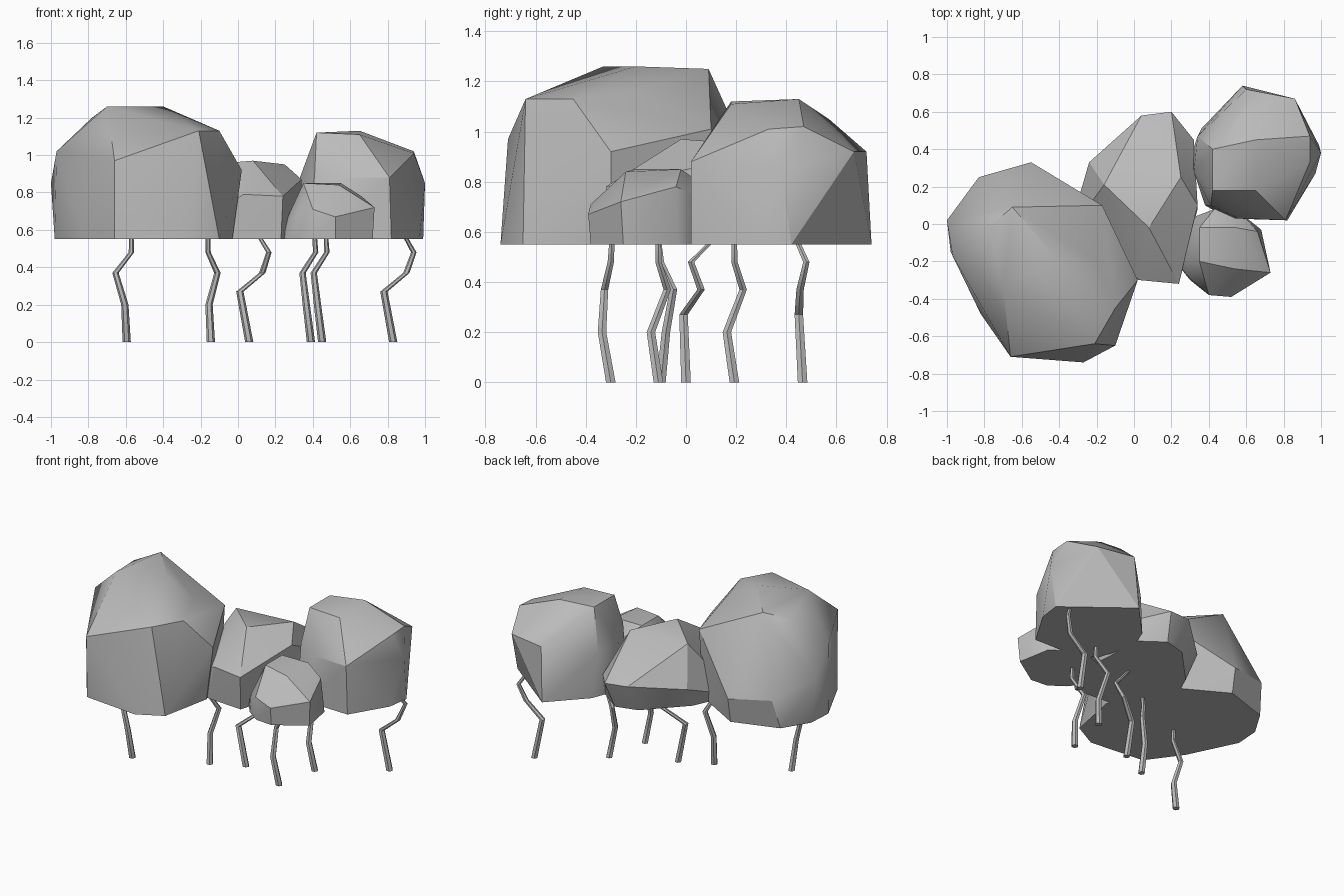
import bpy
import bmesh
import math
from mathutils import Vector

cube = bpy.data.objects.get("Cube")
if cube:
    bpy.data.objects.remove(cube, do_unlink=True)

BASE_Z = 0.55

grey = bpy.data.materials.new("plain_grey")
grey.use_nodes = True
grey.diffuse_color = (0.5, 0.5, 0.5, 1)
grey.node_tree.nodes["Principled BSDF"].inputs["Base Color"].default_value = (0.5, 0.5, 0.5, 1)


def finish(name, bm, angle):
    """Turn a bmesh into a shaded, coloured object."""
    bmesh.ops.recalc_face_normals(bm, faces=bm.faces)
    mesh = bpy.data.meshes.new(name)
    bm.to_mesh(mesh)
    bm.free()
    mesh.materials.append(grey)
    obj = bpy.data.objects.new(name, mesh)
    bpy.context.collection.objects.link(obj)
    bpy.ops.object.select_all(action='DESELECT')
    obj.select_set(True)
    bpy.context.view_layer.objects.active = obj
    bpy.ops.object.shade_smooth_by_angle(angle=math.radians(angle))
    return obj


def foliage(name, floor, crown):
    """Faceted clump: flat floor outline wrapped together with the upper corners."""
    bm = bmesh.new()
    for x, y in floor:
        bm.verts.new((x, y, BASE_Z))
    for corner in crown:
        bm.verts.new(corner)
    hull = bmesh.ops.convex_hull(bm, input=bm.verts)
    loose = set(hull["geom_interior"]) | set(hull["geom_unused"])
    bmesh.ops.delete(bm, geom=[g for g in loose if isinstance(g, bmesh.types.BMVert)],
                     context='VERTS')
    bmesh.ops.dissolve_limit(bm, angle_limit=math.radians(2),
                             verts=bm.verts, edges=bm.edges)
    return finish(name, bm, 30)


def stem(name, path, sides=6):
    """Crooked stalk, thick at the foot and thin at the top."""
    bm = bmesh.new()
    rings = []
    for i, point in enumerate(path):
        radius = 0.022 - 0.0025 * i
        ring = []
        for k in range(sides):
            turn = math.tau * k / sides
            offset = Vector((math.cos(turn), math.sin(turn), 0)) * radius
            ring.append(bm.verts.new(Vector(point) + offset))
        rings.append(ring)
    for low, high in zip(rings, rings[1:]):
        for k in range(sides):
            n = (k + 1) % sides
            bm.faces.new((low[k], low[n], high[n], high[k]))
    bm.faces.new(rings[0])
    bm.faces.new(rings[-1])
    return finish(name, bm, 40)


# Large clump
foliage(
    "large_foliage",
    floor=[(-.98, -.15), (-.82, -.48), (-.66, -.7), (-.27, -.74), (-.1, -.65),
           (-.03, -.3), (-.2, .1), (-.55, .3), (-.86, .2), (-.97, .02)],
    crown=[(-.66, -.71, .97), (-.21, -.64, 1.13), (-.1, -.45, 1.13), (-.4, -.2, 1.26),
           (-.7, -.33, 1.26), (-.65, .09, 1.25), (-.2, -.2, 1.16), (-.17, .1, 1.01),
           (.02, -.3, .92), (-.55, .33, .72), (-.83, .25, .75), (-.97, -.17, 1.02),
           (-1, .02, .85), (-.78, -.02, 1.2)])

# Middle clump, its floor running in under its neighbours
foliage(
    "middle_foliage",
    floor=[(-.04, -.28), (.23, -.3), (.34, .08), (.32, .42), (.17, .53), (.02, .49),
           (-.22, .24), (-.35, -.05)],
    crown=[(.03, -.3, .79), (.24, -.32, .78), (.34, .1, .87), (.25, .25, .95),
           (.08, -.02, .97), (-.16, .21, .95), (.32, .45, .7), (.2, .6, .73),
           (.04, .58, .74), (-.24, .33, .7), (-.26, .2, .68)])

# Small clump
foliage(
    "small_foliage",
    floor=[(.22, -.2), (.3, -.3), (.4, -.37), (.52, -.38), (.72, -.25), (.68, -.03),
           (.58, .05), (.43, .08), (.3, .03)],
    crown=[(.28, -.2, .7), (.31, -.3, .68), (.4, -.38, .71), (.52, -.39, .67),
           (.73, -.26, .72), (.54, -.24, .84), (.35, -.2, .85), (.35, -.02, .85),
           (.55, -.02, .85), (.66, -.04, .78), (.43, .08, .78), (.58, .05, .74)])

# Tall clump
foliage(
    "tall_foliage",
    floor=[(.5, .03), (.82, .02), (.97, .27), (.99, .42), (.58, .74),
           (.36, .51), (.3, .35), (.38, .1)],
    crown=[(.56, .03, .88), (.81, .02, .88), (.42, .18, 1.12), (.65, .45, 1.13),
           (.65, .18, 1.11), (.42, .4, 1.12), (.94, .47, 1.02), (.94, .33, 1.01),
           (1, .38, .85), (.86, .67, .92), (.6, .72, .92), (.59, .57, 1.05),
           (.34, .47, .85), (.32, .28, .85), (.41, .1, .9)])

# Stems, each from the foot up into the foliage
stems = {
    "large_outer_stem": [(-.595, -.3, 0), (-.605, -.335, .2), (-.655, -.325, .37),
                         (-.57, -.3, .48), (-.57, -.295, .57)],
    "large_inner_stem": [(-.145, -.1, 0), (-.155, -.08, .2), (-.11, -.05, .37),
                         (-.16, -.1, .48), (-.16, -.11, .57)],
    "middle_stem": [(.06, 0, 0), (.01, -.01, .27), (.13, .06, .37),
                    (.165, .02, .48), (.11, .11, .57)],
    "tall_outer_stem": [(.83, .465, 0), (.78, .45, .27), (.9, .455, .37),
                        (.94, .48, .48), (.89, .44, .57)],
}
for name, path in stems.items():
    stem(name, path)

# Two matching stems
twin = [(0, 0, 0), (-.025, -.03, .2), (-.045, .035, .37), (.025, 0, .48), (.02, 0, .57)]
for name, foot in (("small_stem", (.39, -.11, 0)), ("tall_inner_stem", (.45, .193, 0))):
    stem(name, [Vector(foot) + Vector(p) for p in twin])
